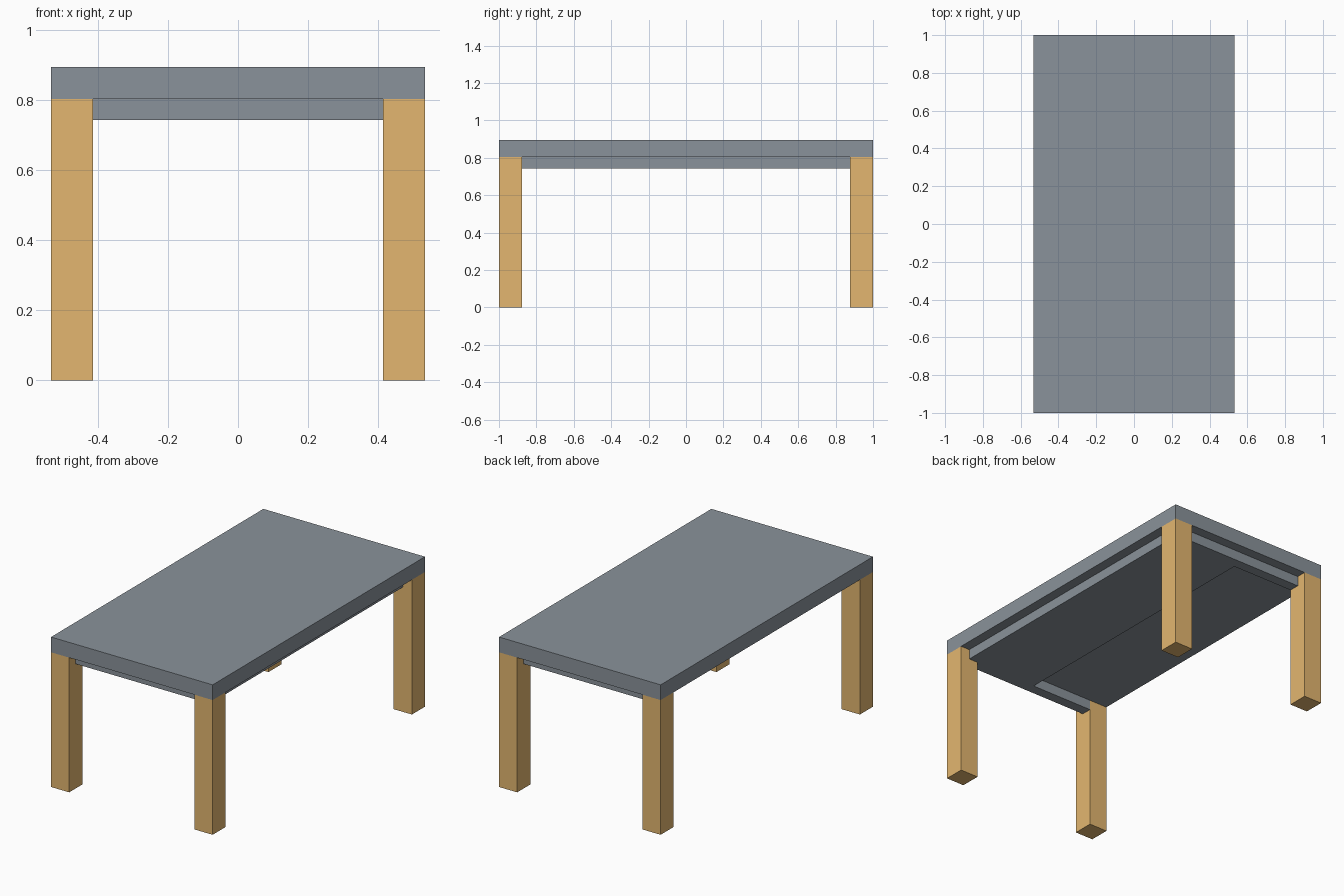
import bpy

if "Cube" in bpy.data.objects:
    bpy.data.objects.remove(bpy.data.objects["Cube"])

HX, HY = 0.533, 1.0          # half size of the top
LEG_X, LEG_Y = 0.12, 0.123   # leg cross-section
LEG_H, TOP_H = 0.803, 0.894
RAIL_Z = 0.743               # underside of the rails
INSET = 0.06                 # rails sit back from the edge


def material(name, rgb):
    mat = bpy.data.materials.new(name)
    mat.diffuse_color = (*rgb, 1)
    mat.use_nodes = True
    mat.node_tree.nodes["Principled BSDF"].inputs["Base Color"].default_value = mat.diffuse_color
    return mat


def box(name, lo, hi, mat):
    """Axis-aligned box between two opposite corners."""
    bpy.ops.mesh.primitive_cube_add(size=1, location=[(a + b) / 2 for a, b in zip(lo, hi)])
    ob = bpy.context.object
    ob.name = name
    ob.scale = [b - a for a, b in zip(lo, hi)]
    bpy.ops.object.transform_apply(location=False, rotation=False, scale=True)
    ob.data.materials.append(mat)
    return ob


wood = material("wood", (0.77, 0.47, 0.16))
slate = material("slate", (0.255, 0.29, 0.325))

# Table top
box("table_top", (-HX, -HY, LEG_H), (HX, HY, TOP_H), slate)

# Four corner legs
for sy, end in ((-1, "front"), (1, "back")):
    for sx, side in ((-1, "left"), (1, "right")):
        xs = sorted((sx * HX, sx * (HX - LEG_X)))
        ys = sorted((sy * HY, sy * (HY - LEG_Y)))
        box(f"{end}_{side}_leg", (xs[0], ys[0], 0), (xs[1], ys[1], LEG_H), wood)

# End rails between the legs
rx, ry = HX - LEG_X, HY - LEG_Y
for sy, end in ((-1, "front"), (1, "back")):
    ys = sorted((sy * ry, sy * (HY - INSET)))
    box(f"{end}_rail", (-rx, ys[0], RAIL_Z), (rx, ys[1], LEG_H), slate)

# Wide panel under the right half of the top
box("under_panel", (0, -ry, RAIL_Z), (HX - INSET, ry, LEG_H), slate)
